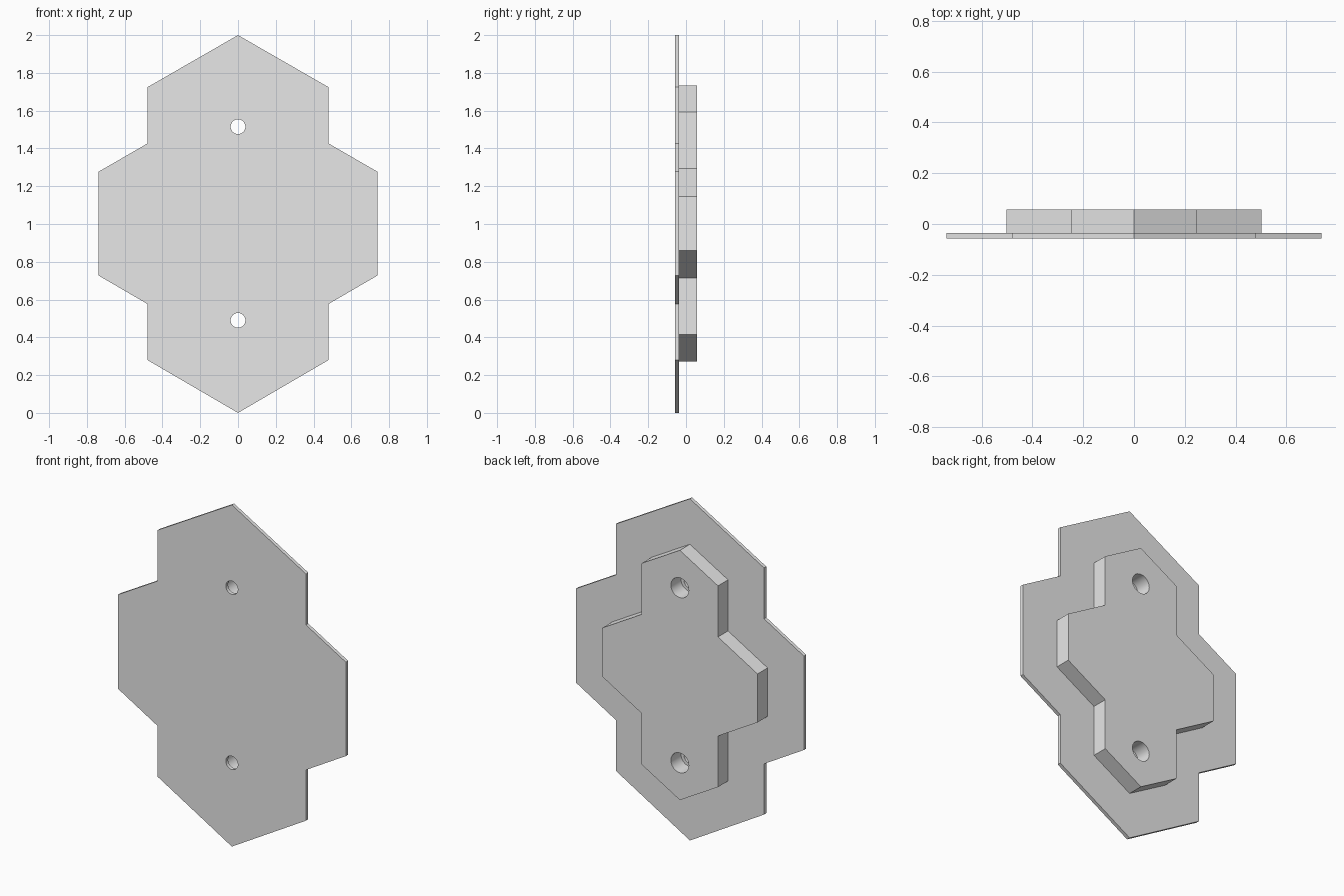
import bpy
import bmesh
import math

cube = bpy.data.objects.get("Cube")
if cube:
    bpy.data.objects.remove(cube, do_unlink=True)

grey = bpy.data.materials.new("light grey")
grey.use_nodes = True
grey.diffuse_color = (0.8, 0.8, 0.8, 1)
grey.node_tree.nodes["Principled BSDF"].inputs["Base Color"].default_value = (0.8, 0.8, 0.8, 1)

HOLE_HEIGHTS = (0.49, 1.515)


def slab(name, half_profile, y_front, y_back, hole_radius):
    """Extrude a mirrored outline along y and drill the two screw holes."""
    # The first and last points lie on the centre line
    outline = half_profile + [(-x, z) for x, z in reversed(half_profile[1:-1])]
    bm = bmesh.new()
    face = bm.faces.new([bm.verts.new((x, y_front, z)) for x, z in outline])
    ext = bmesh.ops.extrude_face_region(bm, geom=[face])
    verts = [v for v in ext["geom"] if isinstance(v, bmesh.types.BMVert)]
    bmesh.ops.translate(bm, verts=verts, vec=(0, y_back - y_front, 0))
    bmesh.ops.recalc_face_normals(bm, faces=bm.faces)
    mesh = bpy.data.meshes.new(name)
    bm.to_mesh(mesh)
    bm.free()
    mesh.materials.append(grey)
    obj = bpy.data.objects.new(name, mesh)
    bpy.context.collection.objects.link(obj)

    # Screw holes
    for z in HOLE_HEIGHTS:
        bpy.ops.mesh.primitive_cylinder_add(
            vertices=32, radius=hole_radius, depth=0.5,
            location=(0, 0, z), rotation=(math.pi / 2, 0, 0))
        cutter = bpy.context.object
        cutter.data.materials.append(grey)
        cutter.hide_render = True
        mod = obj.modifiers.new("screw hole", "BOOLEAN")
        mod.operation = "DIFFERENCE"
        mod.solver = "EXACT"
        mod.object = cutter
        bpy.context.view_layer.objects.active = obj
        bpy.ops.object.modifier_apply(modifier=mod.name)
        bpy.data.objects.remove(cutter, do_unlink=True)

    # Smooth hole walls, sharp outline
    bpy.ops.object.select_all(action="DESELECT")
    obj.select_set(True)
    bpy.context.view_layer.objects.active = obj
    bpy.ops.object.shade_smooth_by_angle(angle=math.radians(25))
    return obj


# Thin front plate
slab("front_plate",
     [(0, 0), (0.48, 0.28), (0.48, 0.577), (0.738, 0.727),
      (0.738, 1.277), (0.48, 1.426), (0.48, 1.724), (0, 2)],
     -0.057, -0.036, 0.039)

# Thick back block with wider holes
slab("back_block",
     [(0, 0.272), (0.247, 0.414), (0.247, 0.713), (0.503, 0.861),
      (0.503, 1.145), (0.247, 1.293), (0.247, 1.592), (0, 1.734)],
     -0.036, 0.057, 0.058)
